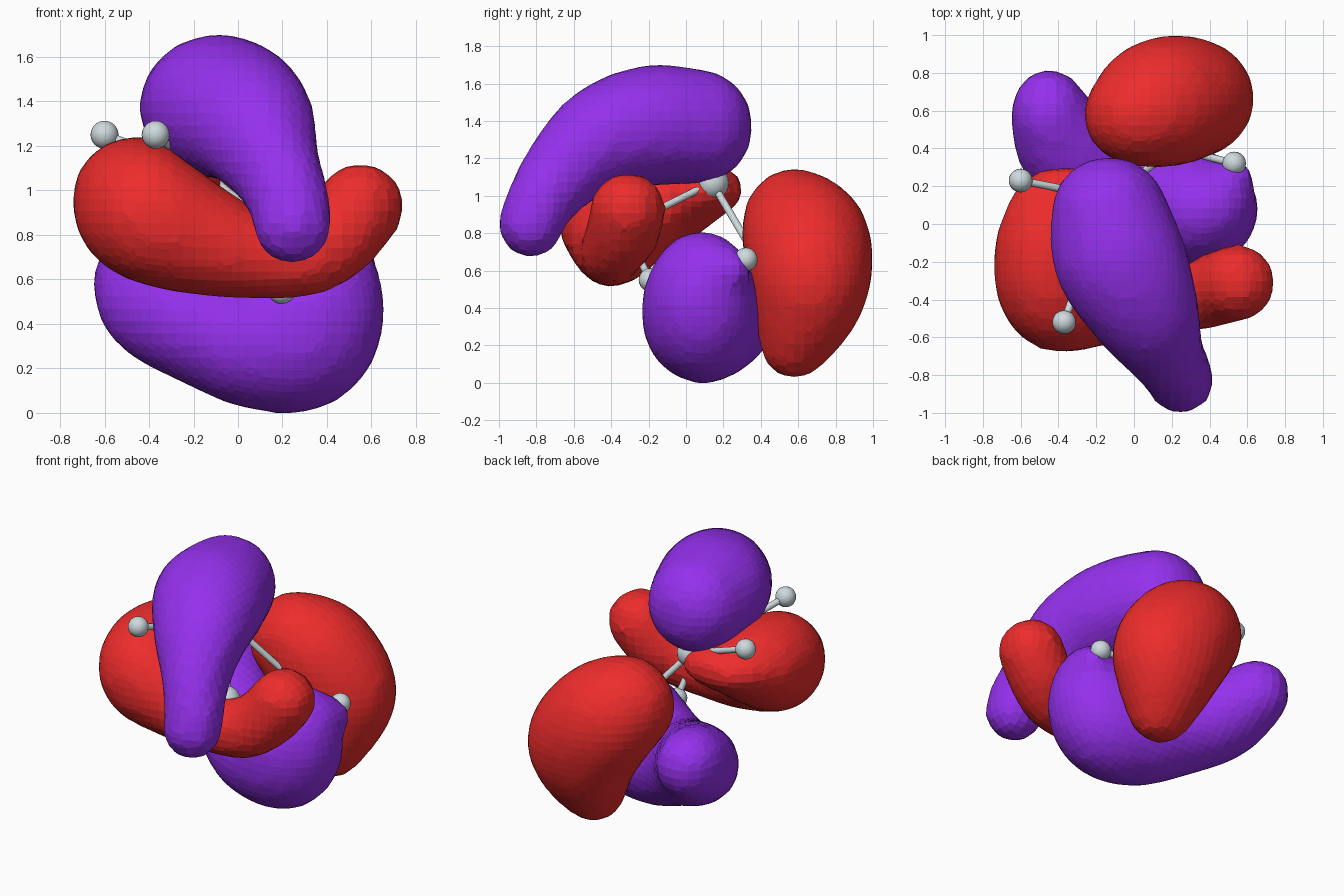
import bpy, bmesh
from mathutils import Vector, Matrix

if "Cube" in bpy.data.objects:
    bpy.data.objects.remove(bpy.data.objects["Cube"])


def material(name, color):
    m = bpy.data.materials.new(name)
    m.diffuse_color = (*color, 1)
    m.use_nodes = True
    m.node_tree.nodes["Principled BSDF"].inputs["Base Color"].default_value = m.diffuse_color
    return m


PURPLE = material("purple", (0.30, 0.03, 0.85))
RED = material("red", (0.85, 0.025, 0.025))
PALE = material("pale_grey", (0.62, 0.70, 0.73))


def add_object(name, bm, mat):
    mesh = bpy.data.meshes.new(name)
    bm.to_mesh(mesh)
    bm.free()
    mesh.materials.append(mat)
    ob = bpy.data.objects.new(name, mesh)
    bpy.context.collection.objects.link(ob)
    return ob


def catmull(p0, p1, p2, p3, t):
    return [0.5 * (2 * b + (c - a) * t + (2 * a - 5 * b + 4 * c - d) * t * t
                   + (3 * b - a - 3 * c + d) * t ** 3)
            for a, b, c, d in zip(p0, p1, p2, p3)]


def lobe(name, keys, mat, steps=7):
    """Ellipsoids (x, y, z, rx, ry, rz) swept along a spline and fused."""
    bm = bmesh.new()
    n = len(keys)
    samples = [keys[-1]]
    for i in range(n - 1):
        four = [keys[max(0, min(n - 1, i + k))] for k in (-1, 0, 1, 2)]
        samples += [catmull(*four, s / steps) for s in range(steps)]
    for s in samples:
        mtx = Matrix.Translation(s[:3]) @ Matrix.Diagonal((*s[3:], 1))
        bmesh.ops.create_icosphere(bm, subdivisions=3, radius=1, matrix=mtx)
    ob = add_object(name, bm, mat)
    fuse = ob.modifiers.new("fuse", 'REMESH')
    fuse.mode = 'VOXEL'
    fuse.voxel_size = 0.055
    soft = ob.modifiers.new("soften", 'SMOOTH')
    soft.factor = 0.5
    soft.iterations = 2
    return ob


# top lobe with its forward tail
lobe("top_lobe", [
    (-0.13, 0.06, 1.37, .31, .30, .31),
    (-0.07, -0.20, 1.375, .36, .30, .325),
    (0.05, -0.47, 1.30, .30, .25, .285),
    (0.16, -0.67, 1.12, .21, .21, .23),
    (0.23, -0.79, 0.95, .185, .18, .19),
    (0.245, -0.83, 0.845, .18, .175, .18)], PURPLE)

# front lobe wrapping from left to right
lobe("front_lobe", [
    (-0.36, 0.08, 1.03, .31, .23, .15),
    (-0.45, -0.15, 0.97, .295, .27, .275),
    (-0.42, -0.35, 0.90, .29, .32, .31),
    (-0.20, -0.38, 0.79, .27, .27, .26),
    (0.05, -0.40, 0.71, .22, .20, .20),
    (0.30, -0.40, 0.70, .20, .17, .18),
    (0.45, -0.34, 0.80, .20, .20, .19),
    (0.55, -0.31, 0.93, .20, .205, .195)], RED)

# back lobe tapering downward
lobe("back_lobe", [
    (0.04, 0.58, 0.85, .31, .28, .30),
    (0.15, 0.64, 0.76, .36, .345, .34),
    (0.27, 0.665, 0.58, .37, .33, .33),
    (0.29, 0.64, 0.40, .30, .28, .27),
    (0.28, 0.58, 0.20, .20, .185, .18)], RED)

# bottom lobe with its rear left arm
lobe("bottom_lobe", [
    (0.54, 0.27, 0.61, .09, .08, .09),
    (0.40, 0.10, 0.54, .25, .23, .27),
    (0.31, 0.08, 0.40, .33, .32, .38),
    (0.10, 0.12, 0.32, .30, .32, .31),
    (-0.12, 0.22, 0.37, .27, .29, .27),
    (-0.34, 0.39, 0.48, .275, .26, .26),
    (-0.45, 0.58, 0.59, .205, .245, .22)], PURPLE)


def ball(name, at, radius):
    bm = bmesh.new()
    bmesh.ops.create_uvsphere(bm, u_segments=20, v_segments=12, radius=radius,
                              matrix=Matrix.Translation(at))
    for f in bm.faces:
        f.smooth = True
    add_object(name, bm, PALE)


def rod(name, a, b, radius=0.02):
    a, b = Vector(a), Vector(b)
    bm = bmesh.new()
    turn = (b - a).to_track_quat('Z', 'Y').to_matrix().to_4x4()
    bmesh.ops.create_cone(bm, cap_ends=True, segments=12, radius1=radius,
                          radius2=radius, depth=(b - a).length,
                          matrix=Matrix.Translation((a + b) / 2) @ turn)
    for f in bm.faces:
        f.smooth = len(f.verts) == 4
    add_object(name, bm, PALE)


# ball and stick skeleton
CORES = {"upper": (-0.14, 0.14, 1.07), "lower": (0.22, 0.40, 0.63),
         "front": (0.15, -0.34, 0.83)}
TIPS = [((-0.60, 0.23, 1.25), "upper"), ((-0.37, -0.52, 1.25), "upper"),
        ((0.53, 0.32, 0.66), "lower"), ((0.35, 0.50, 0.22), "lower"),
        ((0.20, -0.19, 0.55), "front")]
for key, at in CORES.items():
    ball(key + "_core_ball", at, 0.09)
rod("core_rod_back", CORES["upper"], CORES["lower"])
rod("core_rod_front", CORES["upper"], CORES["front"])
for i, (at, key) in enumerate(TIPS):
    ball(f"tip_ball_{i + 1}", at, 0.063)
    rod(f"tip_rod_{i + 1}", at, CORES[key])
